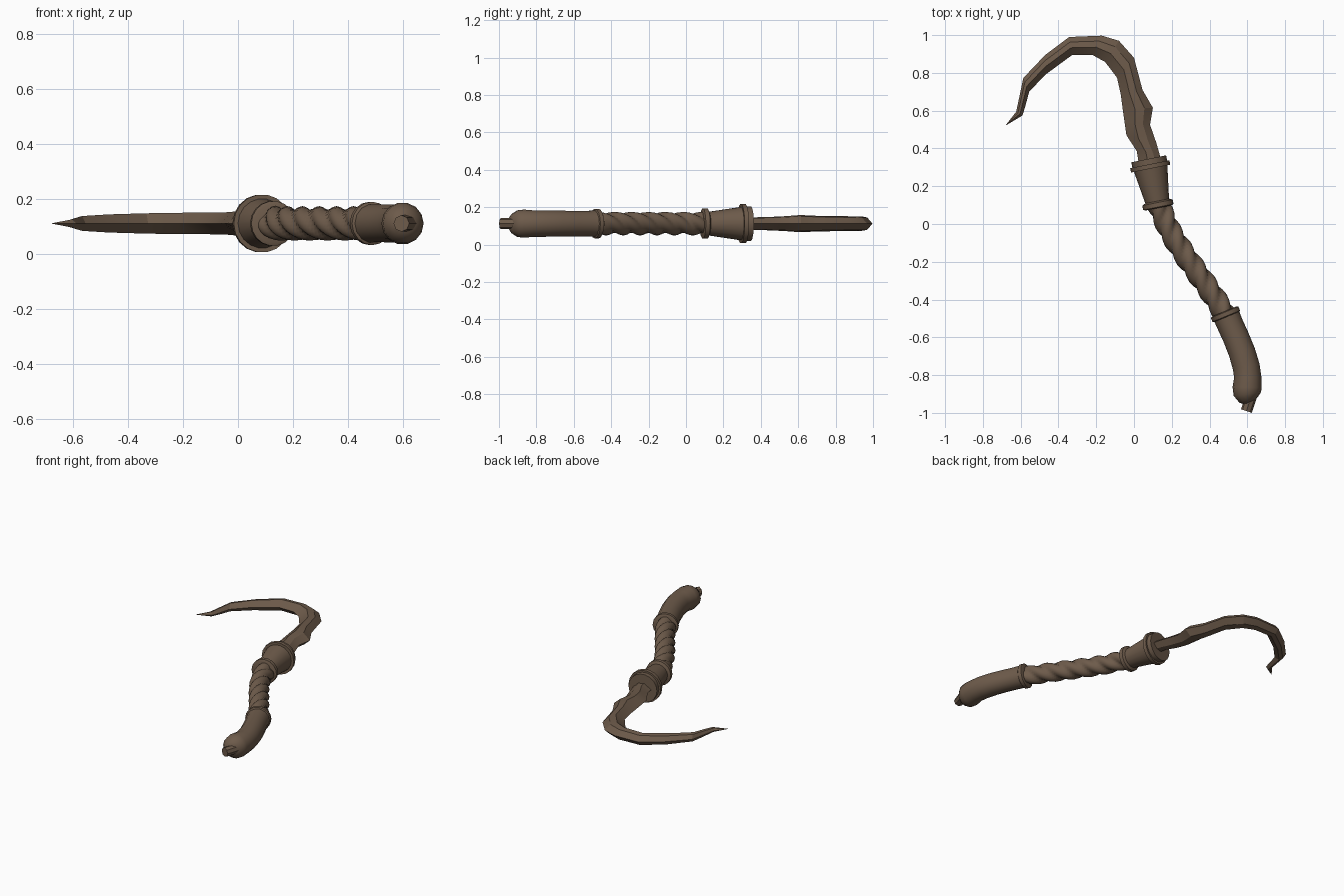
import bpy
import bmesh
import math
from mathutils import Vector

cube = bpy.data.objects.get("Cube")
if cube:
    bpy.data.objects.remove(cube, do_unlink=True)

MID = 0.112  # height of the centre plane
UP = Vector((0, 0, 1))

wood = bpy.data.materials.new("dark_brown")
wood.use_nodes = True
COLOUR = (0.155, 0.105, 0.07, 1)
wood.diffuse_color = COLOUR
wood.node_tree.nodes["Principled BSDF"].inputs["Base Color"].default_value = COLOUR


def skin(name, rings, angle):
    """Join equal rings of points into a closed tube."""
    bm = bmesh.new()
    loops = [[bm.verts.new(p) for p in ring] for ring in rings]
    for a, b in zip(loops, loops[1:]):
        for i in range(len(a)):
            j = (i + 1) % len(a)
            bm.faces.new((a[i], a[j], b[j], b[i]))
    bm.faces.new(loops[0][::-1])
    bm.faces.new(loops[-1])
    bmesh.ops.recalc_face_normals(bm, faces=bm.faces)
    mesh = bpy.data.meshes.new(name)
    bm.to_mesh(mesh)
    bm.free()
    mesh.materials.append(wood)
    obj = bpy.data.objects.new(name, mesh)
    bpy.context.collection.objects.link(obj)
    bpy.ops.object.select_all(action="DESELECT")
    obj.select_set(True)
    bpy.context.view_layer.objects.active = obj
    bpy.ops.object.shade_smooth_by_angle(angle=math.radians(angle))
    return obj


def section(centre, tangent, radius, sides):
    """Ring across the path; radius is a function of the angle."""
    side = tangent.cross(UP).normalized()
    ring = []
    for i in range(sides):
        a = math.tau * i / sides
        ring.append(centre + radius(a) * (side * math.cos(a) + UP * math.sin(a)))
    return ring


def turned(name, start, end, profile, sides=16):
    """Lathe a profile of (fraction along axis, radius)."""
    p, q = Vector((*start, MID)), Vector((*end, MID))
    rings = [section(p.lerp(q, f), q - p, lambda a, r=r: r, sides) for f, r in profile]
    return skin(name, rings, 35)


def tangent_at(points, i):
    return (points[min(i + 1, len(points) - 1)] - points[max(i - 1, 0)]).normalized()


def resample(points, count):
    """Even steps along a smooth curve through the points."""
    fine = []
    for i in range(len(points) - 1):
        p, q = points[i], points[i + 1]
        p0, q1 = points[max(i - 1, 0)], points[min(i + 2, len(points) - 1)]
        for k in range(20):
            t = k / 20
            fine.append(0.5 * (2 * p + (q - p0) * t + (2 * p0 - 5 * p + 4 * q - q1) * t * t
                               + (3 * p - p0 - 3 * q + q1) * t ** 3))
    fine.append(points[-1])
    return [fine[round(k * (len(fine) - 1) / count)] for k in range(count + 1)]


# Butt nub
turned("butt_nub", (0.595, -0.99), (0.625, -0.90), [(0, 0.03), (1, 0.03)], 8)

# Swollen grip, bent at the butt
grip = [(0.614, -0.942, 0.03), (0.608, -0.93, 0.052), (0.6, -0.90, 0.073),
        (0.599, -0.865, 0.077), (0.602, -0.81, 0.072), (0.594, -0.755, 0.072),
        (0.572, -0.68, 0.071), (0.54, -0.60, 0.07), (0.508, -0.53, 0.07), (0.485, -0.475, 0.072)]
centres = [Vector((x, y, MID)) for x, y, r in grip]
skin("grip", [section(c, tangent_at(centres, i), lambda a, r=grip[i][2]: r, 14)
              for i, c in enumerate(centres)], 40)
turned("grip_collar", (0.49, -0.492), (0.478, -0.463),
       [(0, 0.072), (0.15, 0.079), (0.85, 0.079), (1, 0.07)])

# Twisted shaft with three rounded strands
shaft = [(0.49, -0.50), (0.465, -0.45), (0.40, -0.35), (0.33, -0.25),
         (0.25, -0.135), (0.187, -0.03), (0.157, 0.04), (0.13, 0.10)]
centres = resample([Vector((x, y, MID)) for x, y in shaft], 70)
rings = []
travelled = 0
for i, c in enumerate(centres):
    if i:
        travelled += (c - centres[i - 1]).length
    turn = math.tau * travelled / 0.33

    def strand(a, turn=turn):
        return 0.045 + 0.018 * abs(math.cos(1.5 * (a + turn)))
    rings.append(section(c, tangent_at(centres, i), strand, 24))
skin("twisted_shaft", rings, 40)

# Ferrule: flared socket with a collar at each end
low, high = (0.13, 0.085), (0.078, 0.345)
turned("ferrule", low, high,
       [(0, 0.07), (0.02, 0.082), (0.11, 0.082), (0.14, 0.064), (0.8, 0.09),
        (0.8, 0.106), (0.89, 0.106), (0.89, 0.094), (1, 0.094), (1, 0.06)], 18)

# Hooked blade: inner edge, outer edge and half thickness at each station
blade = [((0.025, 0.32), (0.145, 0.34), 0.034), ((0.015, 0.385), (0.135, 0.37), 0.034),
         ((-0.04, 0.47), (0.118, 0.43), 0.036), ((-0.05, 0.54), (0.085, 0.525), 0.04),
         ((-0.06, 0.61), (0.10, 0.615), 0.046), ((-0.07, 0.685), (0.045, 0.71), 0.042),
         ((-0.09, 0.775), (0.0, 0.88), 0.04), ((-0.153, 0.858), (-0.08, 0.97), 0.039),
         ((-0.22, 0.895), (-0.17, 0.997), 0.039), ((-0.327, 0.895), (-0.343, 0.99), 0.037),
         ((-0.47, 0.79), (-0.47, 0.895), 0.033), ((-0.555, 0.70), (-0.586, 0.773), 0.027),
         ((-0.575, 0.625), (-0.607, 0.673), 0.021), ((-0.59, 0.575), (-0.624, 0.594), 0.015),
         ((-0.675, 0.524), (-0.677, 0.526), 0.001)]
outline = [(0, 0), (0.4, 1), (0.72, 0.85), (1, 0), (0.72, -0.85), (0.4, -1)]
rings = []
for inner, outer, thick in blade:
    p, q = Vector((*inner, MID)), Vector((*outer, MID))
    rings.append([p.lerp(q, s) + UP * thick * h for s, h in outline])
skin("hooked_blade", rings, 20)
